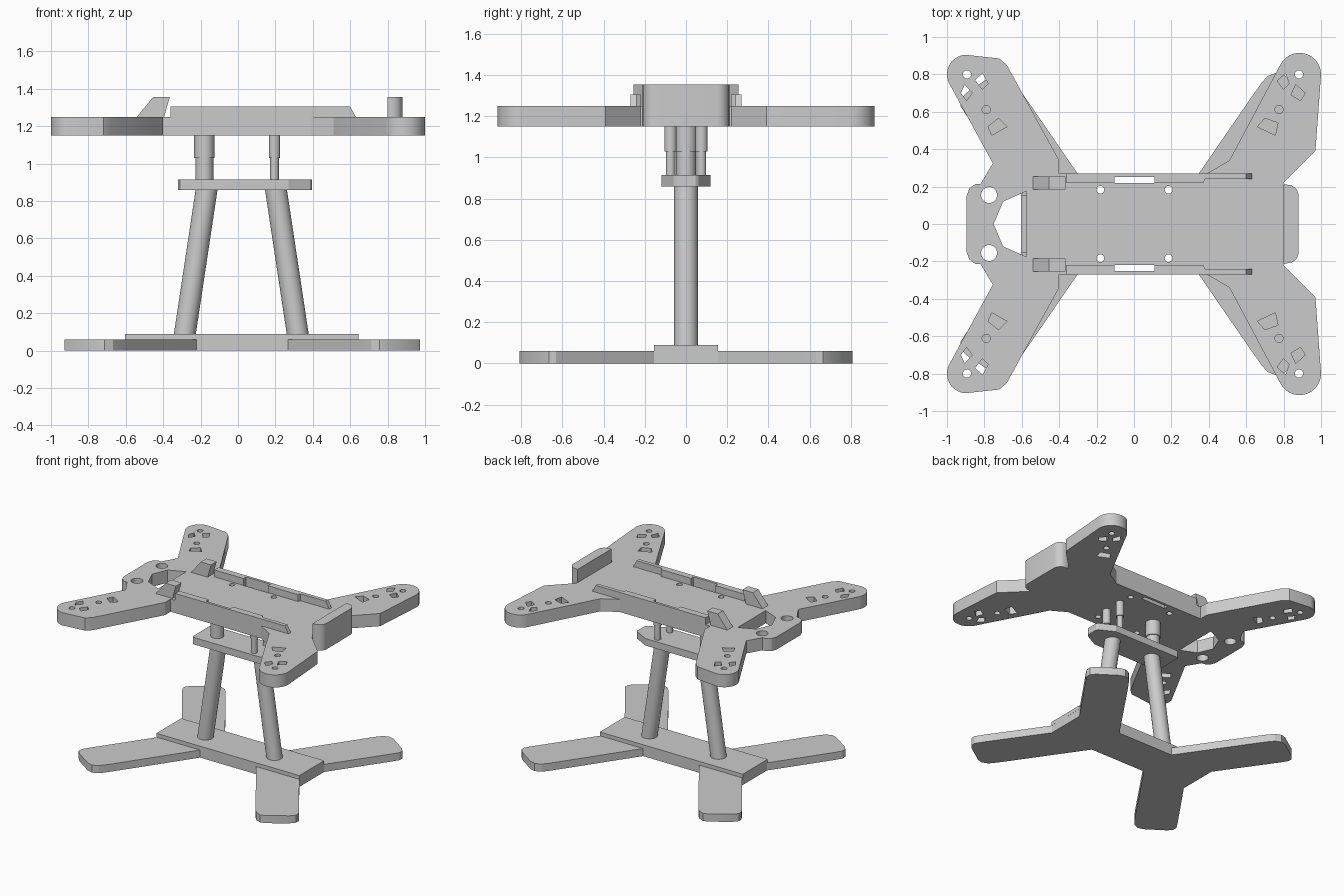
import bpy, bmesh, math
from mathutils import Vector, Matrix

if "Cube" in bpy.data.objects:
    bpy.data.objects.remove(bpy.data.objects["Cube"])

grey = bpy.data.materials.new("plain grey")
grey.diffuse_color = (0.6, 0.6, 0.6, 1)
grey.use_nodes = True
grey.node_tree.nodes["Principled BSDF"].inputs["Base Color"].default_value = grey.diffuse_color


def finish(name, mesh):
    mesh.materials.clear()
    mesh.materials.append(grey)
    for p in mesh.polygons:
        p.use_smooth = True
        p.material_index = 0
    mesh.set_sharp_from_angle(angle=math.radians(25))
    ob = bpy.data.objects.new(name, mesh)
    bpy.context.collection.objects.link(ob)
    return ob


def plate(name, loops, z0, z1, rot=None):
    """Extrude a flat outline (first loop) with holes (other loops)."""
    cu = bpy.data.curves.new(name, 'CURVE')
    cu.dimensions = '2D'
    cu.fill_mode = 'BOTH'
    cu.extrude = (z1 - z0) / 2
    for loop in loops:
        sp = cu.splines.new('POLY')
        sp.points.add(len(loop) - 1)
        for pt, (x, y) in zip(sp.points, loop):
            pt.co = (x, y, 0, 1)
        sp.use_cyclic_u = True
    tmp = bpy.data.objects.new("tmp", cu)
    bpy.context.collection.objects.link(tmp)
    dg = bpy.context.evaluated_depsgraph_get()
    mesh = bpy.data.meshes.new_from_object(tmp.evaluated_get(dg))
    bpy.data.objects.remove(tmp)
    mesh.transform(Matrix.Translation((0, 0, (z0 + z1) / 2)))
    if rot:
        mesh.transform(rot)
    bm = bmesh.new()
    bm.from_mesh(mesh)
    bmesh.ops.remove_doubles(bm, verts=bm.verts, dist=1e-5)
    bmesh.ops.recalc_face_normals(bm, faces=bm.faces)
    bm.to_mesh(mesh)
    bm.free()
    mesh.name = name
    return finish(name, mesh)


def rod(name, a, b, r):
    a, b = Vector(a), Vector(b)
    d = b - a
    bm = bmesh.new()
    bmesh.ops.create_cone(bm, cap_ends=True, segments=32, radius1=r, radius2=r, depth=d.length)
    m = Matrix.Translation((a + b) / 2) @ d.to_track_quat('Z', 'Y').to_matrix().to_4x4()
    bmesh.ops.transform(bm, matrix=m, verts=bm.verts)
    mesh = bpy.data.meshes.new(name)
    bm.to_mesh(mesh)
    bm.free()
    return finish(name, mesh)


def arc(cx, cy, r, a0, a1, n=10):
    return [(cx + r * math.cos(math.radians(a0 + (a1 - a0) * i / n)),
             cy + r * math.sin(math.radians(a0 + (a1 - a0) * i / n))) for i in range(n + 1)]


def circle(cx, cy, r):
    return arc(cx, cy, r, 0, 360, 20)[:-1]


def flip(pts):
    return [(x, -y) for x, y in pts]


def mirrored(half):
    return half + flip(half)[::-1]


# Upper frame: body with four arms
frame = ([(-0.895, 0.15), (-0.88, 0.19), (-0.85, 0.213), (-0.82, 0.215), (-0.755, 0.325)]
         + arc(-0.895, 0.8, 0.105, 209, 95)
         + [(-0.72, 0.885), (-0.68, 0.85), (-0.40, 0.34), (-0.40, 0.27), (0.39, 0.27), (0.51, 0.34)]
         + arc(0.885, 0.8, 0.115, 150, 0, 14)
         + [(0.97, 0.39), (0.80, 0.22)])
nose_hole = [(-0.75, 0), (-0.70, 0.12), (-0.575, 0.175), (-0.575, -0.175), (-0.70, -0.12)]
holes = [circle(-0.775, 0.155, 0.043), circle(-0.18, 0.183, 0.021), circle(0.185, 0.183, 0.021),
         circle(-0.893, 0.8, 0.022), circle(0.882, 0.8, 0.022),
         circle(-0.79, 0.612, 0.022), circle(0.775, 0.612, 0.022),
         [(-0.78, 0.52), (-0.725, 0.565), (-0.68, 0.52), (-0.76, 0.475)],
         [(-0.925, 0.70), (-0.905, 0.745), (-0.865, 0.70), (-0.895, 0.66)],
         [(-0.85, 0.77), (-0.81, 0.805), (-0.78, 0.75), (-0.81, 0.72)],
         [(0.66, 0.52), (0.70, 0.565), (0.77, 0.54), (0.755, 0.475)],
         [(0.84, 0.69), (0.865, 0.745), (0.915, 0.70), (0.89, 0.66)],
         [(0.765, 0.765), (0.81, 0.805), (0.83, 0.75), (0.80, 0.72)],
         [(-0.105, 0.218), (-0.105, 0.25), (0.11, 0.25), (0.11, 0.218)]]
plate("upper_frame", [mirrored(frame), nose_hole] + holes + [flip(h) for h in holes], 1.15, 1.25)

# Rear upright block with rounded outer corners
block = [(0.80, 0.21)] + arc(0.82, 0.15, 0.06, 90, 0, 6)
plate("rear_block", [mirrored([(x, y) for x, y in block])], 1.15, 1.355)

# Side rails (sloped rear end) and front fins
rail = [(-0.36, 0.27), (0.63, 0.27), (0.63, 0.24), (0.38, 0.24), (0.37, 0.218), (0.11, 0.218),
        (0.11, 0.25), (-0.105, 0.25), (-0.105, 0.218), (-0.36, 0.218)]
fin = [(-0.54, 1.25), (-0.455, 1.355), (-0.365, 1.355), (-0.395, 1.25)]
upright = Matrix.Rotation(math.pi / 2, 4, 'X')
for side, s in (("left", 1), ("right", -1)):
    ob = plate("side_rail_" + side, [[(x, s * y) for x, y in rail]], 1.25, 1.305)
    for v in ob.data.vertices:
        if v.co.x > 0.6 and v.co.z > 1.28:
            v.co.x = 0.60
    lo, hi = sorted((-s * 0.185, -s * 0.255))
    plate("front_fin_" + side, [fin], lo, hi, upright)

# Stepped standoffs between the frame and the middle plate
for name, x, y, r in (("front", -0.18, 0, 0.055), ("rear_a", 0.195, 0.075, 0.03), ("rear_b", 0.195, -0.075, 0.03)):
    rod("standoff_top_" + name, (x, y, 1.03), (x, y, 1.15), r)
    rod("standoff_bottom_" + name, (x, y, 0.91), (x, y, 1.03), r - 0.007)

# Middle plate with tapered rear end
plate("middle_plate", [mirrored([(-0.32, 0.105), (-0.31, 0.12), (0.27, 0.12), (0.385, 0.06), (0.395, 0.045)])],
      0.86, 0.915)

# Leaning support posts
rod("post_front", (-0.287, 0, 0.07), (-0.165, 0, 0.88), 0.058)
rod("post_rear", (0.322, 0, 0.07), (0.2, 0, 0.88), 0.058)

# Base: four spread feet, symmetric about x = 0.0225
C = 0.0225
foot = [(0.245, 0.155), (0.61, 0.685), (0.66, 0.755), (0.69, 0.79), (0.735, 0.808), (0.78, 0.795),
        (0.92, 0.70), (0.95, 0.665), (0.95, 0.63), (0.915, 0.575), (0.622, 0.155)]
half = [(C - x, y) for x, y in foot[::-1]] + [(C + x, y) for x, y in foot]
plate("base_feet", [mirrored(half)], 0, 0.06)
plate("base_plate", [mirrored([(-0.605, 0.155), (0.645, 0.155)])], 0.06, 0.09)
